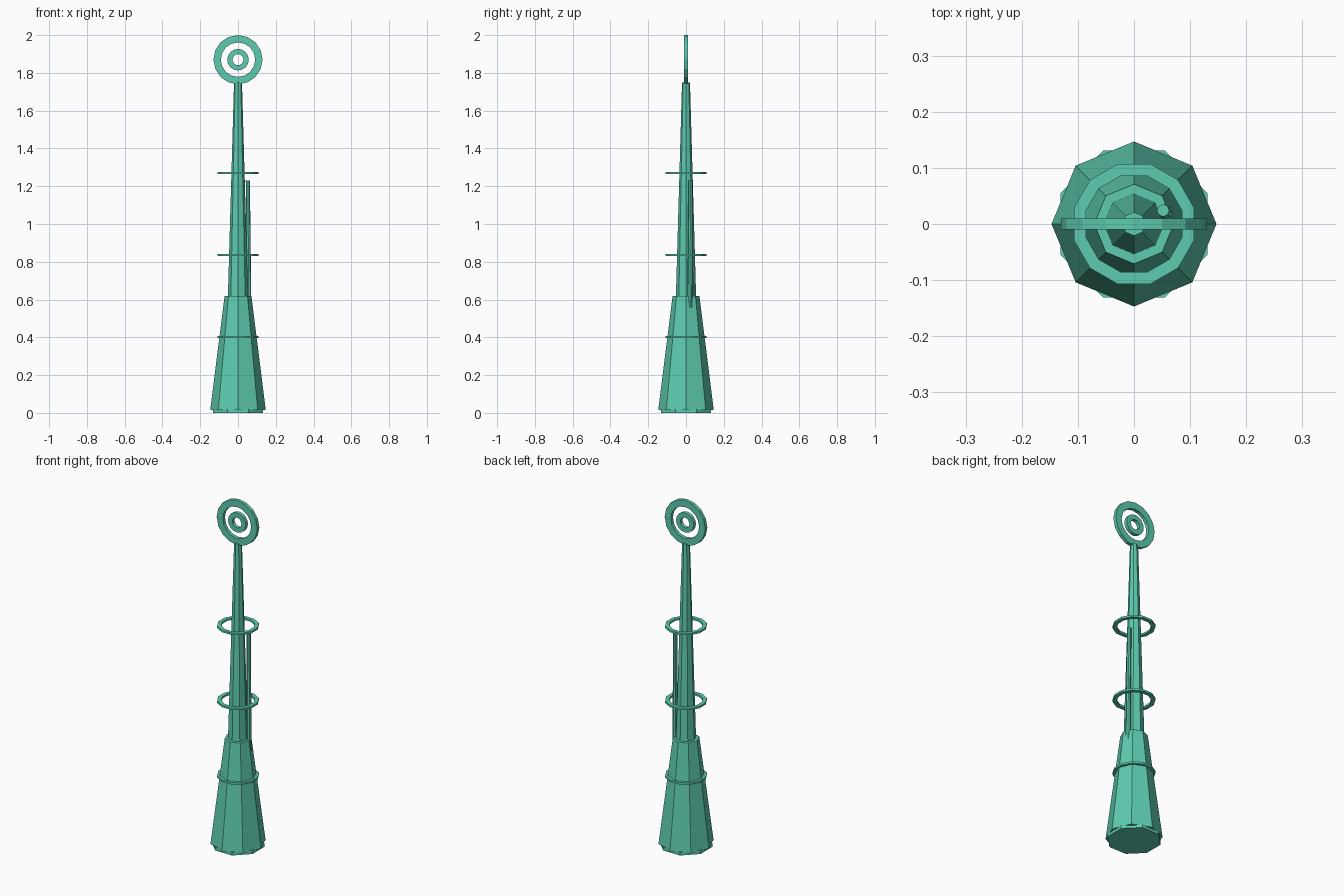
import bpy, bmesh
from math import pi, cos, sin
from mathutils import Vector

if "Cube" in bpy.data.objects:
    bpy.data.objects.remove(bpy.data.objects["Cube"])

mat = bpy.data.materials.new("tower_green")
mat.diffuse_color = (0.11, 0.6, 0.43, 1)
mat.use_nodes = True
mat.node_tree.nodes["Principled BSDF"].inputs["Base Color"].default_value = mat.diffuse_color


def loft(name, a, b, ra, rb, sides=8, turn=0.0):
    """Tapered prism between points a and b."""
    bm = bmesh.new()
    loops = [[bm.verts.new(Vector(c) + Vector((r * cos(turn + 2 * pi * i / sides),
                                               r * sin(turn + 2 * pi * i / sides), 0)))
              for i in range(sides)] for c, r in ((a, ra), (b, rb))]
    for i in range(sides):
        j = (i + 1) % sides
        bm.faces.new((loops[0][i], loops[0][j], loops[1][j], loops[1][i]))
    bm.faces.new(loops[0][::-1])
    bm.faces.new(loops[1])
    return finish(name, bm)


def ring(name, z, outer, inner, depth, sides, turn=0.0, upright=False):
    """Flat ring with a rectangular section."""
    bm = bmesh.new()
    section = ((outer, -depth / 2), (outer, depth / 2), (inner, depth / 2), (inner, -depth / 2))
    loops = []
    for i in range(sides):
        t = turn + 2 * pi * i / sides
        loops.append([bm.verts.new((r * cos(t), -h, z + r * sin(t)) if upright
                                   else (r * cos(t), r * sin(t), z + h)) for r, h in section])
    for i in range(sides):
        p, q = loops[i], loops[(i + 1) % sides]
        for k in range(4):
            m = (k + 1) % 4
            bm.faces.new((p[k], q[k], q[m], p[m]))
    return finish(name, bm)


def finish(name, bm):
    bmesh.ops.recalc_face_normals(bm, faces=bm.faces)
    mesh = bpy.data.meshes.new(name)
    bm.to_mesh(mesh)
    bm.free()
    mesh.materials.append(mat)
    ob = bpy.data.objects.new(name, mesh)
    bpy.context.collection.objects.link(ob)
    return ob


# Foot plate, tapered base and mast
loft("foot_plate", (0, 0, 0), (0, 0, 0.02), 0.142, 0.142, 8, pi / 8)
loft("tapered_base", (0, 0, 0.015), (0, 0, 0.62), 0.147, 0.071)
loft("mast", (0, 0, 0.6), (0, 0, 1.75), 0.054, 0.021)

# Side pipe leaning along the mast
loft("side_pipe", (0.058, 0.02, 0.45), (0.052, 0.024, 1.23), 0.014, 0.011)

# Horizontal hoops
for n, z in enumerate((0.402, 0.835, 1.27)):
    ring(f"hoop_{n + 1}", z, 0.111, 0.089, 0.011, 12, pi / 12)

# Upright target rings on top
ring("outer_target_ring", 1.87, 0.13, 0.091, 0.02, 16, 0, True)
ring("inner_target_ring", 1.87, 0.057, 0.029, 0.02, 16, 0, True)
